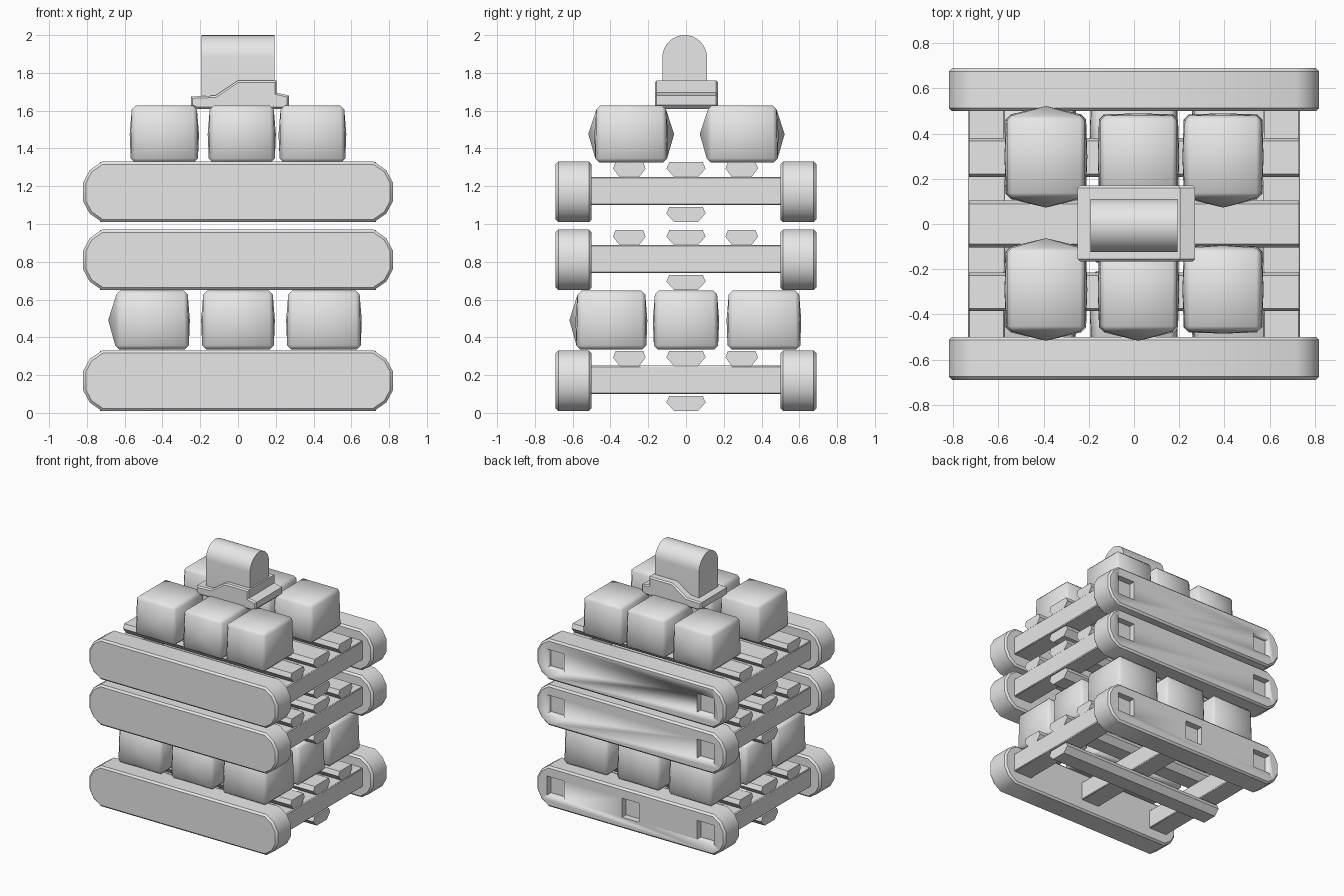
import bpy
import bmesh
import math

if "Cube" in bpy.data.objects:
    bpy.data.objects.remove(bpy.data.objects["Cube"], do_unlink=True)

grey = bpy.data.materials.new("plain_grey")
grey.use_nodes = True
GREY = (0.8, 0.8, 0.8, 1)
grey.diffuse_color = GREY
grey.node_tree.nodes["Principled BSDF"].inputs["Base Color"].default_value = GREY


def finish(name, bm, angle=40):
    """Turn a bmesh into a shaded grey object."""
    bmesh.ops.recalc_face_normals(bm, faces=bm.faces)
    mesh = bpy.data.meshes.new(name)
    bm.to_mesh(mesh)
    bm.free()
    mesh.materials.append(grey)
    obj = bpy.data.objects.new(name, mesh)
    bpy.context.collection.objects.link(obj)
    bpy.ops.object.select_all(action="DESELECT")
    obj.select_set(True)
    bpy.context.view_layer.objects.active = obj
    bpy.ops.object.shade_smooth_by_angle(angle=math.radians(angle))
    return obj


def box_mesh(x, y, z, bevel=0.0):
    """Box between (low, high) pairs, optionally bevelled."""
    bm = bmesh.new()
    bmesh.ops.create_cube(bm, size=1)
    for v in bm.verts:
        v.co = [r[0] + (c + 0.5) * (r[1] - r[0]) for c, r in zip(v.co, (x, y, z))]
    if bevel:
        bmesh.ops.bevel(bm, geom=bm.edges[:], offset=bevel, segments=1, affect="EDGES")
    return bm


def prism(name, profile, axis, low, high, bevel=0.0, angle=40):
    """Extrude a profile along x (points are y, z) or y (points are x, z)."""
    bm = bmesh.new()

    def place(p, d):
        return (d, p[0], p[1]) if axis == "x" else (p[0], d, p[1])
    face = bm.faces.new([bm.verts.new(place(p, low)) for p in profile])
    out = bmesh.ops.extrude_face_region(bm, geom=[face])
    for v in out["geom"]:
        if isinstance(v, bmesh.types.BMVert):
            v.co = place((v.co.y if axis == "x" else v.co.x, v.co.z), high)
    bmesh.ops.recalc_face_normals(bm, faces=bm.faces)
    if bevel:
        caps = [e for e in bm.edges if any(len(f.verts) > 4 for f in e.link_faces)]
        bmesh.ops.bevel(bm, geom=caps, offset=bevel, segments=1, affect="EDGES")
    return finish(name, bm, angle)


def block(name, x, y, z, bulges=""):
    """Bevelled block; sides listed in bulges swell to a low point."""
    bm = box_mesh(x, y, z, 0.022)
    for v in bm.verts:  # slight narrowing towards the top
        if v.co.z > (z[0] + z[1]) / 2:
            v.co.x += 0.03 * ((x[0] + x[1]) / 2 - v.co.x)
            v.co.y += 0.03 * ((y[0] + y[1]) / 2 - v.co.y)
    bm.normal_update()
    for side, (nx, ny) in {"L": (-1, 0), "R": (1, 0), "F": (0, -1), "B": (0, 1)}.items():
        faces = [f for f in bm.faces if f.normal.x * nx + f.normal.y * ny > 0.95]
        bmesh.ops.poke(bm, faces=faces, offset=0.04 if side in bulges else 0.008)
    return finish(name, bm, 50)


# Board outline with cut-off rounded ends
half_top = [(0.72, 0.32), (0.785, 0.275), (0.82, 0.21), (0.82, 0.11), (0.785, 0.045), (0.72, 0)]
board_outline = half_top + [(-x, z) for x, z in reversed(half_top)]
slat_outline = [(-0.6, 0), (0.6, 0), (1, 0.045), (0.85, 0.08), (-0.85, 0.08), (-1, 0.045)]


def slat(name, y, half_width, z):
    prism(name, [(y + a * half_width, z + b) for a, b in slat_outline], "x", -0.73, 0.73, angle=20)


def crate(level, z, bar_centres):
    """Two long boards joined by cross bars and slats."""
    outline = [(x, z + 0.01 + h) for x, h in board_outline]
    prism(f"{level}_front_board", outline, "y", -0.69, -0.5, 0.014)
    back = prism(f"{level}_back_board", outline, "y", 0.5, 0.69, 0.014)

    # Cross bars and the sockets they leave in the back board
    for i, x in enumerate(bar_centres):
        bar = (x - 0.082, x + 0.082)
        finish(f"{level}_cross_bar_{i + 1}",
               box_mesh(bar, (-0.52, 0.52), (z + 0.1, z + 0.25), 0.006))
        cutter = finish(f"{level}_socket_cutter_{i + 1}",
                        box_mesh((x - 0.075, x + 0.075), (0.64, 0.8), (z + 0.1, z + 0.25)))
        cutter.hide_render = True
        cutter.hide_viewport = True
        cut = back.modifiers.new("socket", "BOOLEAN")
        cut.object = cutter
        cut.operation = "DIFFERENCE"
        cut.solver = "EXACT"

    # Slats above and below the bars
    for side, y, w in (("front", -0.3, 0.086), ("middle", 0, 0.104), ("back", 0.295, 0.086)):
        slat(f"{level}_{side}_slat", y, w, z + 0.248)
    slat(f"{level}_under_slat", 0, 0.104, z + 0.01)


crate("lower", 0.0, (-0.653, 0, 0.653))
crate("middle", 0.64, (-0.653, 0.653))
crate("upper", 1.0, (-0.653, 0.653))

# Nine blocks between the lower and middle crates
columns = {"right": (-0.65, -0.26), "centre": (-0.19, 0.19), "left": (0.26, 0.65)}
rows = {"front": (-0.58, -0.21), "middle": (-0.17, 0.17), "back": (0.22, 0.605)}
swollen = {("right", "front"): "LF", ("centre", "front"): "F", ("right", "back"): "L"}
for cname, x in columns.items():
    for rname, y in rows.items():
        block(f"spacer_block_{rname}_{cname}", x, y, (0.335, 0.648), swollen.get((cname, rname), ""))

# Six blocks on the upper crate
top_columns = {"right": (-0.568, -0.212), "centre": (-0.155, 0.195), "left": (0.22, 0.568)}
top_rows = {"front": (-0.48, -0.1), "back": (0.11, 0.485)}
top_swollen = {("right", "front"): "FB", ("centre", "front"): "FB", ("right", "back"): "FB",
               ("centre", "back"): "F", ("left", "back"): "F"}
for cname, x in top_columns.items():
    for rname, y in top_rows.items():
        block(f"top_block_{rname}_{cname}", x, y, (1.325, 1.628), top_swollen.get((cname, rname), ""))

# Cap plate with a raised ramp
cap = [(-0.25, 1.625), (-0.22, 1.61), (0.25, 1.61), (0.27, 1.63), (0.27, 1.68), (0.205, 1.695),
       (0.205, 1.76), (0.0, 1.76), (-0.12, 1.68), (-0.25, 1.675)]
prism("cap_plate", cap, "y", -0.165, 0.17, 0.01)

# Round-topped knob
arc = [(-0.007 + 0.118 * math.cos(math.pi * i / 16), 1.882 + 0.118 * math.sin(math.pi * i / 16))
       for i in range(17)]
prism("round_knob", [(0.111, 1.64)] + arc + [(-0.125, 1.64)], "x", -0.192, 0.192)
